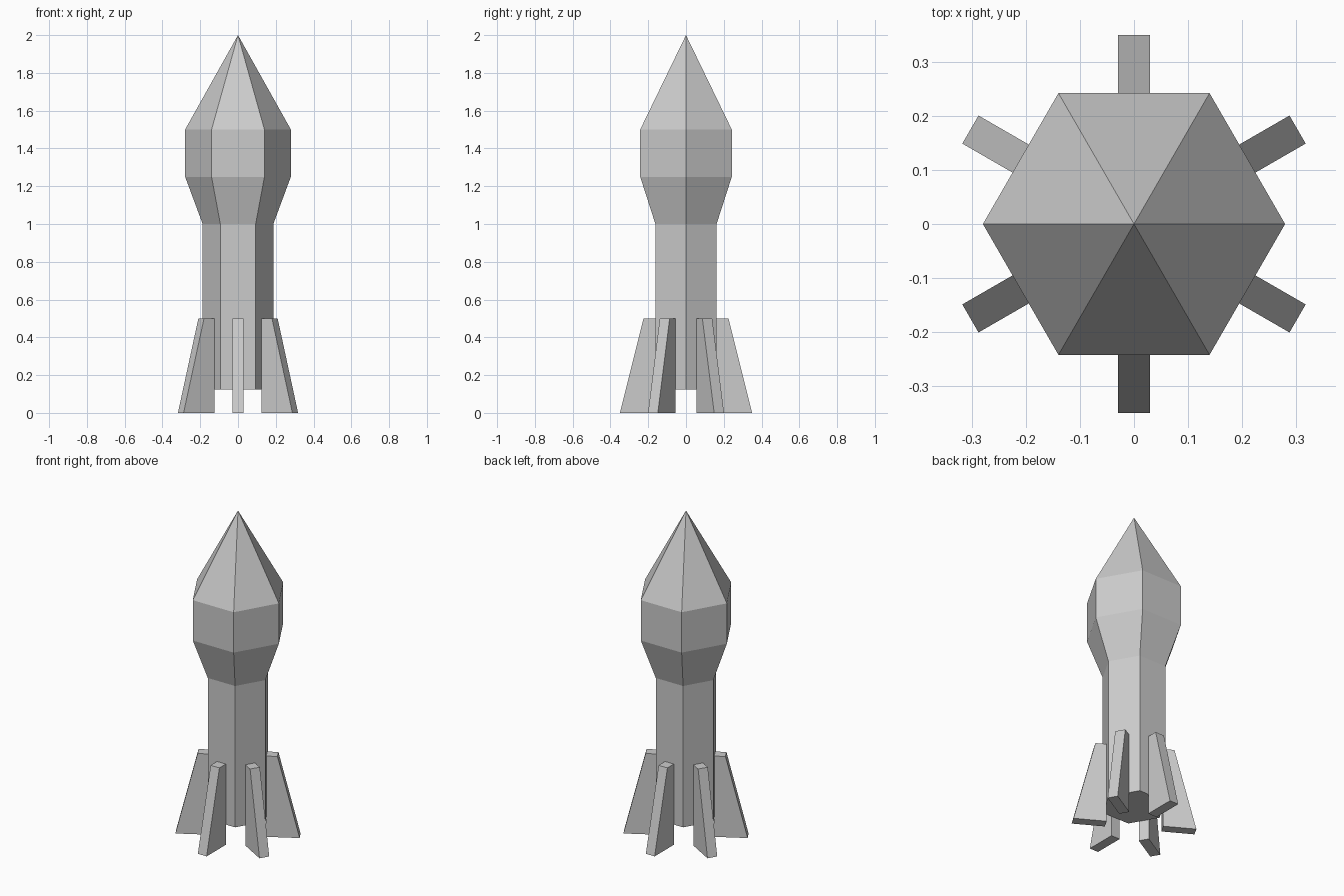
import bpy, bmesh
from math import cos, sin, pi, radians
from mathutils import Matrix, Vector

if "Cube" in bpy.data.objects:
    bpy.data.objects.remove(bpy.data.objects["Cube"])

SIDES = 6


def finish(name, bm):
    bmesh.ops.recalc_face_normals(bm, faces=bm.faces)
    mesh = bpy.data.meshes.new(name)
    bm.to_mesh(mesh)
    bm.free()
    obj = bpy.data.objects.new(name, mesh)
    bpy.context.collection.objects.link(obj)
    return obj


# Hexagonal rocket body: stacked rings (radius, height) closed by a pointed nose
profile = [(0.187, 0.125), (0.187, 1.0), (0.28, 1.25), (0.28, 1.5)]
bm = bmesh.new()
rings = [[bm.verts.new((r * cos(2 * pi * i / SIDES), r * sin(2 * pi * i / SIDES), z))
          for i in range(SIDES)] for r, z in profile]
tip = bm.verts.new((0, 0, 2.0))
bm.faces.new(rings[0])
for i in range(SIDES):
    j = (i + 1) % SIDES
    for low, high in zip(rings, rings[1:]):
        bm.faces.new((low[i], low[j], high[j], high[i]))
    bm.faces.new((rings[-1][i], rings[-1][j], tip))
finish("rocket_body", bm)

# Tapered fins, one standing on each flat side of the body
fin_profile = [(0.161, 0.0), (0.35, 0.0), (0.225, 0.5), (0.161, 0.5)]
FIN_THICKNESS = 0.06
for k in range(SIDES):
    bm = bmesh.new()
    side = bm.faces.new([bm.verts.new((r, -FIN_THICKNESS / 2, z)) for r, z in fin_profile])
    out = bmesh.ops.extrude_face_region(bm, geom=[side], use_keep_orig=True)
    moved = [v for v in out["geom"] if isinstance(v, bmesh.types.BMVert)]
    bmesh.ops.translate(bm, verts=moved, vec=Vector((0, FIN_THICKNESS, 0)))
    bmesh.ops.rotate(bm, verts=bm.verts, cent=(0, 0, 0),
                     matrix=Matrix.Rotation(radians(30 + 60 * k), 3, 'Z'))
    finish(f"fin_{k + 1}", bm)
